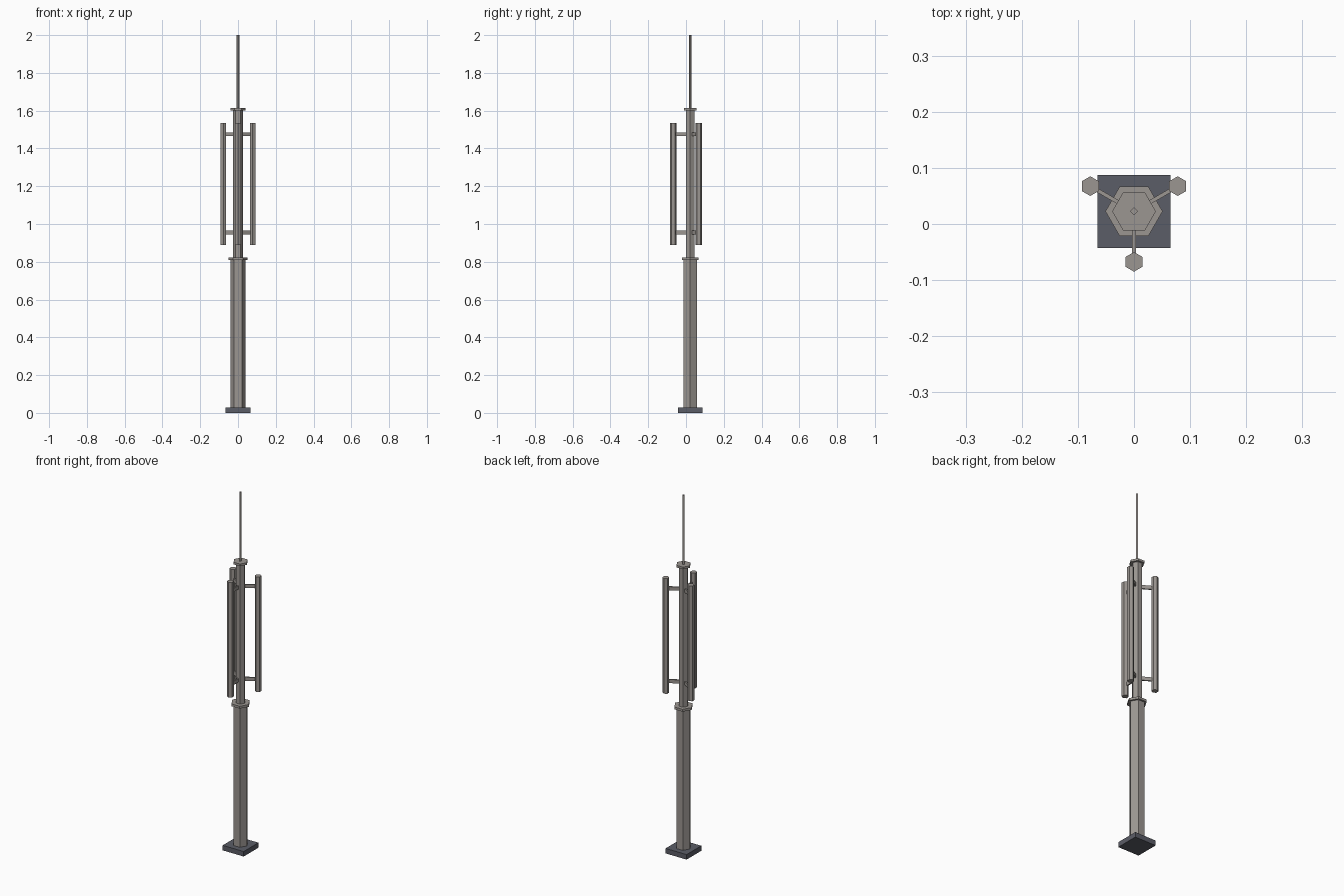
import bpy, math
from mathutils import Vector

if "Cube" in bpy.data.objects:
    bpy.data.objects.remove(bpy.data.objects["Cube"])

CY = 0.0225  # mast axis offset in y


def material(name, rgb):
    m = bpy.data.materials.new(name)
    m.diffuse_color = (*rgb, 1)
    m.use_nodes = True
    m.node_tree.nodes["Principled BSDF"].inputs["Base Color"].default_value = m.diffuse_color
    return m


steel = material("warm grey steel", (0.33, 0.305, 0.285))
dark = material("dark slate", (0.105, 0.11, 0.135))


def prism(name, sides, r, z0, z1, x=0, y=CY, turn=0, mat=steel):
    # primitive cylinder starts with a vertex on +y; turn is measured from there
    bpy.ops.mesh.primitive_cylinder_add(vertices=sides, radius=r, depth=z1 - z0,
                                        location=(x, y, (z0 + z1) / 2),
                                        rotation=(0, 0, turn))
    ob = bpy.context.object
    ob.name = name
    ob.data.materials.append(mat)
    return ob


# square foot
prism("base_plate", 4, 0.065 * math.sqrt(2), 0, 0.028, turn=math.pi / 4, mat=dark)

# hexagonal mast, corners pointing along x
q = math.pi / 2
prism("lower_mast", 6, 0.04, 0.028, 0.812, turn=q)
prism("mast_flange", 6, 0.051, 0.81, 0.823, turn=q)
prism("upper_mast", 6, 0.026, 0.823, 1.602, turn=q)
prism("top_cap", 6, 0.039, 1.602, 1.614, turn=q)
prism("lightning_rod", 4, 0.007, 1.614, 2.0)

# three panel antennas, each on two arms
for i, deg in enumerate((-90, 30, 150)):
    a = math.radians(deg)
    d = Vector((math.cos(a), math.sin(a), 0))
    prism(f"antenna_{i + 1}", 6, 0.0175, 0.89, 1.535, d.x * 0.09, CY + d.y * 0.09)
    for label, z in (("lower", 0.955), ("upper", 1.475)):
        p = d * 0.052
        bpy.ops.mesh.primitive_cube_add(size=1, location=(p.x, CY + p.y, z),
                                        rotation=(0, 0, a))
        arm = bpy.context.object
        arm.name = f"antenna_{i + 1}_{label}_arm"
        arm.scale = (0.064, 0.007, 0.02)
        arm.data.materials.append(steel)
